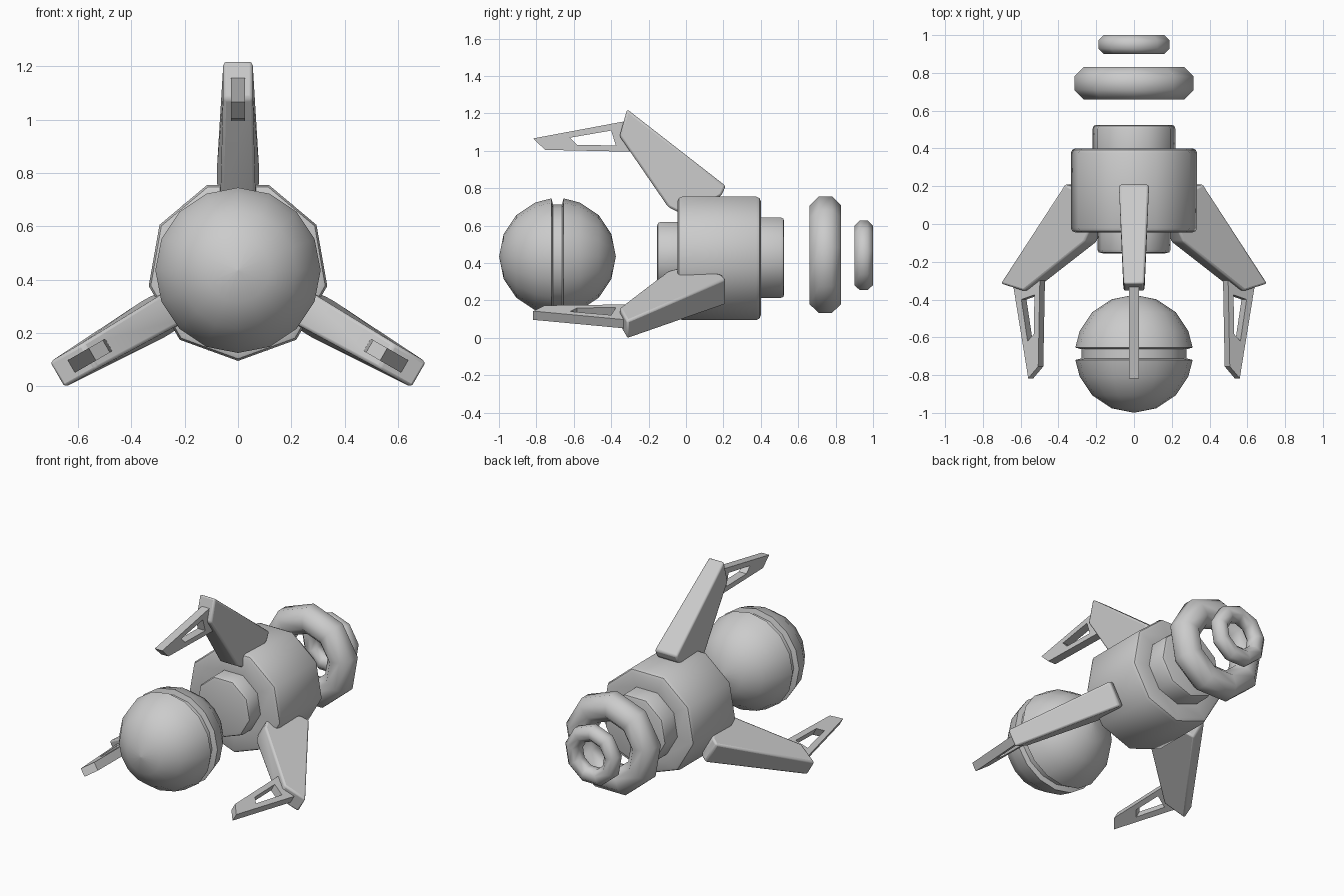
import bpy, bmesh, math

if "Cube" in bpy.data.objects:
    bpy.data.objects.remove(bpy.data.objects["Cube"])

AXIS_Z = 0.435  # height of the long axis, which runs along y


def add_object(name, bm, smooth_deg, turn=0.0):
    bmesh.ops.recalc_face_normals(bm, faces=bm.faces)
    mesh = bpy.data.meshes.new(name)
    bm.to_mesh(mesh)
    bm.free()
    ob = bpy.data.objects.new(name, mesh)
    bpy.context.collection.objects.link(ob)
    ob.location.z = AXIS_Z
    ob.rotation_euler.y = turn
    bpy.ops.object.select_all(action='DESELECT')
    ob.select_set(True)
    bpy.context.view_layer.objects.active = ob
    bpy.ops.object.shade_smooth_by_angle(angle=math.radians(smooth_deg))
    return ob


def lathe(name, profile, sides, first_deg, smooth_deg, ring=False):
    """Turn (radius, y) points around the y axis."""
    bm = bmesh.new()
    loops = []
    for r, y in profile:
        loop = []
        for i in range(sides):
            a = math.radians(first_deg) + 2 * math.pi * i / sides
            loop.append(bm.verts.new((r * math.cos(a), y, r * math.sin(a))))
        loops.append(loop)
    pairs = list(zip(loops, loops[1:]))
    if ring:
        pairs.append((loops[-1], loops[0]))
    for a, b in pairs:
        for i in range(sides):
            j = (i + 1) % sides
            bm.faces.new((a[i], a[j], b[j], b[i]))
    if not ring:
        bm.faces.new(loops[0])
        bm.faces.new(loops[-1])
    return add_object(name, bm, smooth_deg)


# Body with front and rear hubs
lathe("body", [
    (0.17, -0.155), (0.19, -0.15), (0.197, -0.135), (0.197, -0.045),
    (0.315, -0.045), (0.332, -0.038), (0.34, -0.02),
    (0.34, 0.375), (0.332, 0.393), (0.315, 0.40),
    (0.222, 0.40), (0.222, 0.505), (0.216, 0.52), (0.20, 0.525)],
    9, -90, 42)

# Grooved ball in front
R, CY = 0.312, -0.687
half = [(R * math.cos(math.radians(a)), R * math.sin(math.radians(a)))
        for a in (6, 22.5, 45, 67.5, 89.9)]
profile = [(r, CY - d) for r, d in reversed(half)]
profile += [(0.278, CY - 0.024), (0.278, CY + 0.024)]
profile += [(r, CY + d) for r, d in half]
lathe("ball", profile, 16, 90, 40)


# Floating rings behind
def floating_ring(name, y, major, minor):
    rad = minor / math.cos(math.pi / 8)
    section = [(major + rad * math.cos((k + 0.5) * math.pi / 4),
                y + rad * math.sin((k + 0.5) * math.pi / 4)) for k in range(8)]
    lathe(name, section, 9, 90, 60, ring=True)


floating_ring("large_ring", 0.745, 0.236, 0.085)
floating_ring("small_ring", 0.95, 0.142, 0.05)

# Arm outline: y, z, half width
ARM = [(-0.315, 1.222, 0.055), (0.212, 0.812, 0.08), (0.19, 0.762, 0.08),
       (0.0, 0.65, 0.068), (-0.096, 0.70, 0.066), (-0.355, 1.078, 0.056)]
# Claw frame: outer and inner outlines
CLAW_OUT = [(-0.817, 1.066), (-0.754, 1.005), (-0.30, 0.995), (-0.325, 1.158)]
CLAW_IN = [(-0.62, 1.07), (-0.583, 1.032), (-0.375, 1.028), (-0.40, 1.108)]


def make_arm(name, turn):
    bm = bmesh.new()
    sides = [[bm.verts.new((s * w, y, z - AXIS_Z)) for y, z, w in ARM] for s in (-1, 1)]
    left, right = sides
    n = len(ARM)
    for side in sides:
        bm.faces.new(side)
    for i in range(n):
        j = (i + 1) % n
        bm.faces.new((left[i], left[j], right[j], right[i]))
    ob = add_object(name, bm, 35, turn)
    bev = ob.modifiers.new("soft_edges", 'BEVEL')
    bev.width = 0.012
    bev.segments = 2
    bev.limit_method = 'ANGLE'
    bev.angle_limit = math.radians(20)


def make_claw(name, turn):
    bm = bmesh.new()
    ol, orr, il, ir = [[bm.verts.new((x, y, z - AXIS_Z)) for y, z in pts]
                       for pts in (CLAW_OUT, CLAW_IN) for x in (-0.027, 0.027)]
    for a, b in ((ol, il), (orr, ir), (ol, orr), (il, ir)):
        for i in range(4):
            j = (i + 1) % 4
            bm.faces.new((a[i], a[j], b[j], b[i]))
    add_object(name, bm, 20, turn)


# Three arms with claws around the axis
for k, place in enumerate(("top", "right", "left")):
    turn = 2 * math.pi * k / 3
    make_arm(place + "_arm", turn)
    make_claw(place + "_claw", turn)
